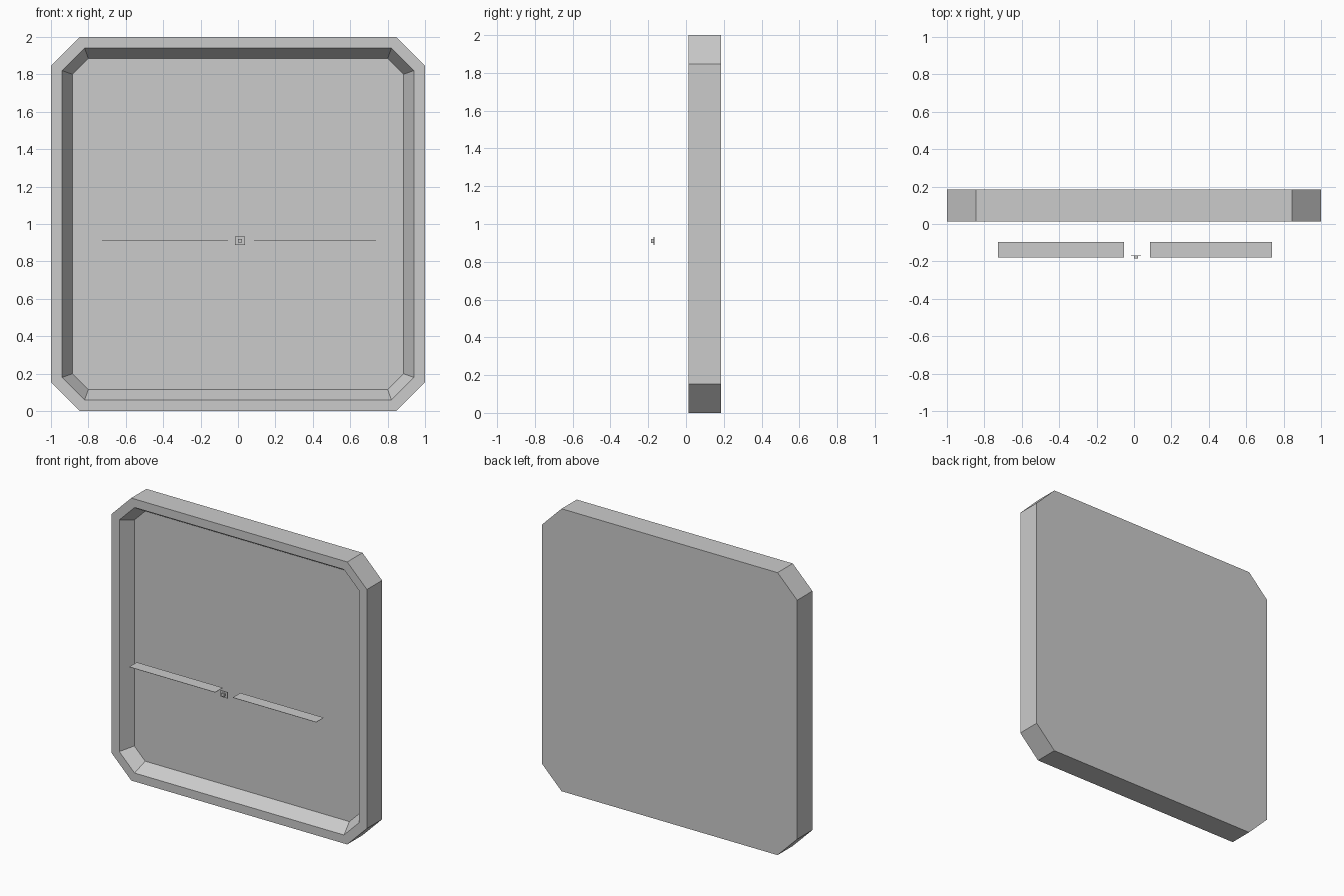
import bpy, bmesh

cube = bpy.data.objects.get("Cube")
if cube:
    bpy.data.objects.remove(cube, do_unlink=True)

grey = bpy.data.materials.new("light_grey")
grey.use_nodes = True
colour = (0.6, 0.6, 0.6, 1)
grey.diffuse_color = colour
grey.node_tree.nodes["Principled BSDF"].inputs["Base Color"].default_value = colour


def finish(bm, name):
    mesh = bpy.data.meshes.new(name)
    bmesh.ops.recalc_face_normals(bm, faces=bm.faces)
    bm.to_mesh(mesh)
    bm.free()
    mesh.materials.append(grey)
    obj = bpy.data.objects.new(name, mesh)
    bpy.context.collection.objects.link(obj)


def octagon(bm, y, half, flat):
    """Ring of a square with cut corners, facing along y."""
    pts = [(flat, half), (half, flat), (half, -flat), (flat, -half)]
    pts += [(-x, -z) for x, z in pts]
    return [bm.verts.new((x, y, z + 1)) for x, z in pts]


def box(name, x, y, z):
    bm = bmesh.new()
    bmesh.ops.create_cube(bm, size=1)
    for v in bm.verts:
        v.co = [lo if c < 0 else hi for c, (lo, hi) in zip(v.co, (x, y, z))]
    finish(bm, name)


# Tray: flat back, straight outer sides, front rim, sloped recess and floor
bm = bmesh.new()
rings = [octagon(bm, *r) for r in (
    (0.184, 1, 0.846), (0.014, 1, 0.846), (0.014, 0.94, 0.82), (0.104, 0.885, 0.8))]
bm.faces.new(rings[0])
bm.faces.new(rings[-1])
for a, b in zip(rings, rings[1:]):
    for i in range(len(a)):
        j = (i + 1) % len(a)
        bm.faces.new((a[i], a[j], b[j], b[i]))
finish(bm, "tray")

# Thin shelf strips floating in front of the tray
for name, x in (("right_strip", (-0.726, -0.053)), ("left_strip", (0.085, 0.738))):
    box(name, x, (-0.18, -0.095), (0.909, 0.911))

# Small centre plate with a nub
box("centre_plate", (-0.017, 0.038), (-0.172, -0.168), (0.888, 0.932))
box("centre_nub", (0, 0.021), (-0.184, -0.172), (0.9, 0.92))
